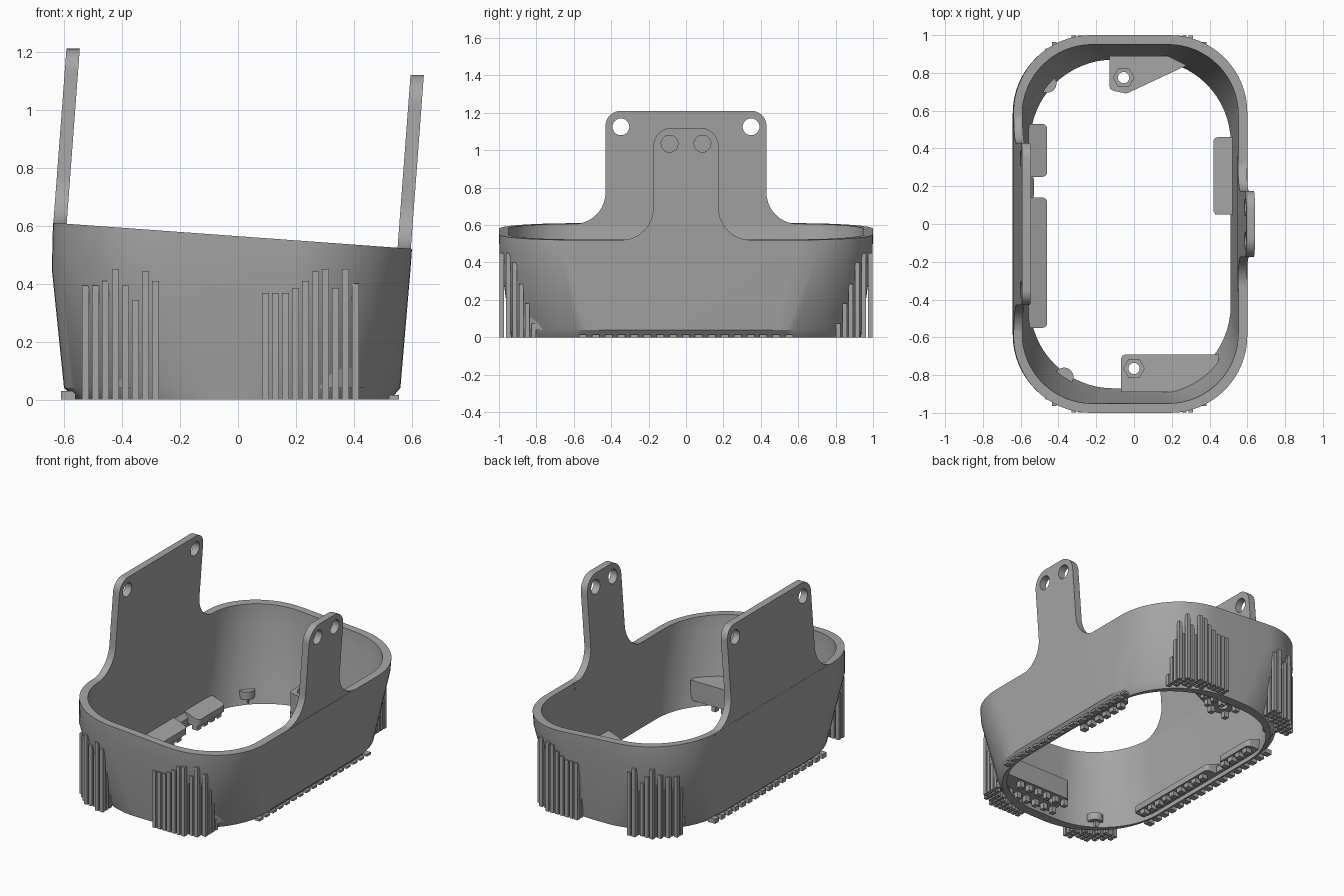
import bpy, bmesh, math
from mathutils import Matrix, Vector

if "Cube" in bpy.data.objects:
    bpy.data.objects.remove(bpy.data.objects["Cube"], do_unlink=True)

GREY = (0.38, 0.38, 0.38, 1)
grey = bpy.data.materials.new("plain grey")
grey.use_nodes = True
grey.diffuse_color = GREY
grey.node_tree.nodes["Principled BSDF"].inputs["Base Color"].default_value = GREY


def finish(name, bm, smooth=True):
    bmesh.ops.remove_doubles(bm, verts=bm.verts, dist=0.0002)
    bmesh.ops.recalc_face_normals(bm, faces=bm.faces)
    mesh = bpy.data.meshes.new(name)
    bm.to_mesh(mesh)
    bm.free()
    mesh.materials.append(grey)
    obj = bpy.data.objects.new(name, mesh)
    bpy.context.collection.objects.link(obj)
    if smooth:
        bpy.ops.object.select_all(action='DESELECT')
        obj.select_set(True)
        bpy.context.view_layer.objects.active = obj
        bpy.ops.object.shade_smooth_by_angle(angle=math.radians(30))
    return obj


def rounded(corners, steps=10):
    """Outline from (x, y, fillet radius) corners."""
    points = []
    for i, (x, y, r) in enumerate(corners):
        p = Vector((x, y))
        a = (Vector(corners[i - 1][:2]) - p).normalized()
        b = (Vector(corners[(i + 1) % len(corners)][:2]) - p).normalized()
        if r == 0:
            points.append(p)
            continue
        half = a.angle(b) / 2
        centre = p + (a + b).normalized() * r / math.sin(half)
        start = p + a * r / math.tan(half) - centre
        end = p + b * r / math.tan(half) - centre
        sweep = math.atan2(start.cross(end), start.dot(end))
        for k in range(steps + 1):
            points.append(centre + Matrix.Rotation(sweep * k / steps, 2) @ start)
    return points


def circle(x, y, r, n=24):
    return [Vector((x + r * math.cos(math.tau * i / n), y + r * math.sin(math.tau * i / n)))
            for i in range(n)]


def plate(name, loops, thickness, matrix):
    """Flat plate with holes, made from a filled curve."""
    curve = bpy.data.curves.new(name, 'CURVE')
    curve.dimensions = '2D'
    curve.fill_mode = 'BOTH'
    curve.extrude = thickness / 2
    for loop in loops:
        spline = curve.splines.new('POLY')
        spline.points.add(len(loop) - 1)
        for point, p in zip(spline.points, loop):
            point.co = (p.x, p.y, 0, 1)
        spline.use_cyclic_u = True
    temp = bpy.data.objects.new(name + "_curve", curve)
    bpy.context.collection.objects.link(temp)
    bm = bmesh.new()
    bm.from_mesh(temp.to_mesh())
    temp.to_mesh_clear()
    bpy.data.objects.remove(temp, do_unlink=True)
    bpy.data.curves.remove(curve)
    bm.transform(matrix)
    return finish(name, bm)


def box(bm, x0, x1, y0, y1, z0, z1):
    size = Matrix.Diagonal((x1 - x0, y1 - y0, z1 - z0, 1))
    bmesh.ops.create_cube(bm, size=1, matrix=Matrix.Translation(
        ((x0 + x1) / 2, (y0 + y1) / 2, (z0 + z1) / 2)) @ size)


# Shell wall: (left x, right x, half length, corner radius, height), None = slanted rim
FOOT = (-0.60, 0.56, 0.94, 0.50)
BELT = (-0.642, 0.595, 0.997, 0.41)
RINGS = [(-0.56, 0.525, 0.935, 0.49, 0), (*FOOT, 0.04), (*BELT, 0.45),
         (-0.638, 0.60, 1.0, 0.41, None), (-0.592, 0.552, 0.95, 0.37, None),
         (-0.59, 0.55, 0.945, 0.37, 0.45), (-0.55, 0.512, 0.87, 0.44, 0)]
bm = bmesh.new()
loops = []
for x0, x1, y, r, z in RINGS:
    outline = rounded([(x0, -y, r), (x1, -y, r), (x1, y, r), (x0, y, r)], 16)
    loops.append([bm.verts.new((p.x, p.y, 0.5635 - 0.0726 * p.x if z is None else z))
                  for p in outline])
for i, loop in enumerate(loops):
    after = loops[(i + 1) % len(loops)]
    for k in range(len(loop)):
        j = (k + 1) % len(loop)
        bm.faces.new((loop[k], loop[j], after[j], after[k]))
finish("shell_wall", bm)


# Upright mounting tabs, leaning with the wall
def tab(name, wide, foot, base, top, corner, hole_y, hole_z, x_mid, lean):
    low = base - 0.04
    side = [(foot, low, 0), (foot, base, 0), (wide, base, 0.17), (wide, top, corner)]
    outline = side + [(-y, z, r) for y, z, r in reversed(side)]
    holes = [circle(s * hole_y, hole_z, 0.045) for s in (-1, 1)]
    matrix = Matrix(((0, lean, 1, x_mid - lean * base), (1, 0, 0, 0), (0, 1, 0, 0), (0, 0, 0, 1)))
    plate(name, [rounded(outline)] + holes, 0.046, matrix)


tab("tall_tab", 0.43, 0.61, 0.605, 1.21, 0.08, 0.348, 1.125, -0.614, 0.075)
tab("short_tab", 0.175, 0.36, 0.52, 1.12, 0.10, 0.088, 1.035, 0.573, 0.075)


# Screw brackets: round hole below, hexagonal nut seat above
def bracket(name, corners, x, y):
    outline = rounded(corners)
    for part, hole, z, thick in (("_base", circle(x, y, 0.03), 0.08, 0.08),
                                 ("_nut_seat", circle(x, y, 0.055, 6), 0.145, 0.05)):
        plate(name + part, [outline, hole], thick, Matrix.Translation((0, 0, z)))


bracket("front_bracket", [(-0.07, -0.69, 0.03), (-0.07, -0.89, 0),
                          (0.45, -0.89, 0.19), (0.45, -0.69, 0)], 0, -0.765)
bracket("back_bracket", [(-0.13, 0.89, 0), (-0.13, 0.71, 0.03), (-0.04, 0.69, 0.04),
                         (0.28, 0.84, 0), (0.18, 0.89, 0)], -0.055, 0.775)

# Small round lugs in the left-hand corners
for name, x, y in (("back_lug", -0.46, 0.745), ("front_lug", -0.37, -0.81)):
    plate(name, [circle(x, y, 0.05, 20)], 0.05, Matrix.Translation((0, 0, 0.065)))


# Wedge shelves along the long walls
def shelf(name, wall_x, edge_x, y0, y1):
    bm = bmesh.new()
    section = [(wall_x, 0.03), (edge_x, 0.03), (edge_x, 0.07), (wall_x, 0.11)]
    face = bm.faces.new([bm.verts.new((x, y0, z)) for x, z in section])
    moved = bmesh.ops.extrude_face_region(bm, geom=[face])["geom"]
    bmesh.ops.translate(bm, vec=(0, y1 - y0, 0),
                        verts=[v for v in moved if isinstance(v, bmesh.types.BMVert)])
    edges = [e for e in bm.edges
             if all(abs(v.co.x - edge_x) < 0.001 for v in e.verts)
             and abs(e.verts[0].co.y - e.verts[1].co.y) < 0.001]
    bmesh.ops.bevel(bm, geom=edges, offset=0.025, segments=4, profile=0.5, affect='EDGES')
    finish(name, bm)


shelf("tall_side_shelf_back", -0.57, -0.46, 0.25, 0.53)
shelf("tall_side_shelf_front", -0.57, -0.46, -0.55, 0.14)
shelf("tall_side_shelf_link", -0.57, -0.53, 0.13, 0.26)
shelf("short_side_shelf", 0.53, 0.42, 0.05, 0.46)


# Corner support posts, standing on the ground up to the flared wall
def outside(x, y, ring):
    x0, x1, half_y, r = ring
    dx = abs(x - (x0 + x1) / 2) - (x1 - x0) / 2 + r
    dy = abs(y) - half_y + r
    return math.hypot(max(dx, 0), max(dy, 0)) + min(max(dx, dy), 0) - r


PITCH, HALF = 0.0345, 0.012
bm = bmesh.new()
for i in range(-15, 13):
    x = -0.009 + i * PITCH
    if -0.26 < x < 0.085:
        continue
    for j in range(24, 30):
        for y in (-(j * PITCH - 0.015), j * PITCH - 0.015):
            if outside(x, y, FOOT) < 0 or outside(x, y, BELT) > 0.006:
                continue
            for step in range(51):
                t = step / 50
                if outside(x, y, [a + (b - a) * t for a, b in zip(FOOT, BELT)]) <= 0:
                    break
            box(bm, x - HALF, x + HALF, y - HALF, y + HALF, 0, 0.04 + 0.41 * t)
finish("corner_posts", bm, False)

# Low support blocks under the long edges and shelves
bm = bmesh.new()
for k in range(-8, 9):
    y = k * 0.069
    box(bm, 0.52, 0.555, y - 0.02, y + 0.02, 0, 0.015)
    box(bm, -0.61, -0.56, y - 0.02, y + 0.02, 0, 0.03)
    if 0.26 < y < 0.52 or -0.54 < y < 0.13:
        box(bm, -0.51, -0.47, y - 0.02, y + 0.02, 0, 0.035)
    if 0.06 < y < 0.45:
        box(bm, 0.43, 0.47, y - 0.02, y + 0.02, 0, 0.035)
finish("edge_blocks", bm, False)

# Low support blocks under the brackets and lugs
bm = bmesh.new()
for i in range(6):
    for y in (-0.72, -0.83):
        x = -0.05 + i * 0.069
        box(bm, x - 0.016, x + 0.016, y - 0.016, y + 0.016, 0, 0.045)
for x, y in ((-0.11, 0.73), (-0.11, 0.83), (0, 0.73), (0, 0.83), (0.07, 0.78),
             (0.07, 0.84), (0.14, 0.83), (-0.45, 0.74), (-0.37, -0.80)):
    box(bm, x - 0.016, x + 0.016, y - 0.016, y + 0.016, 0, 0.045)
finish("bracket_blocks", bm, False)
